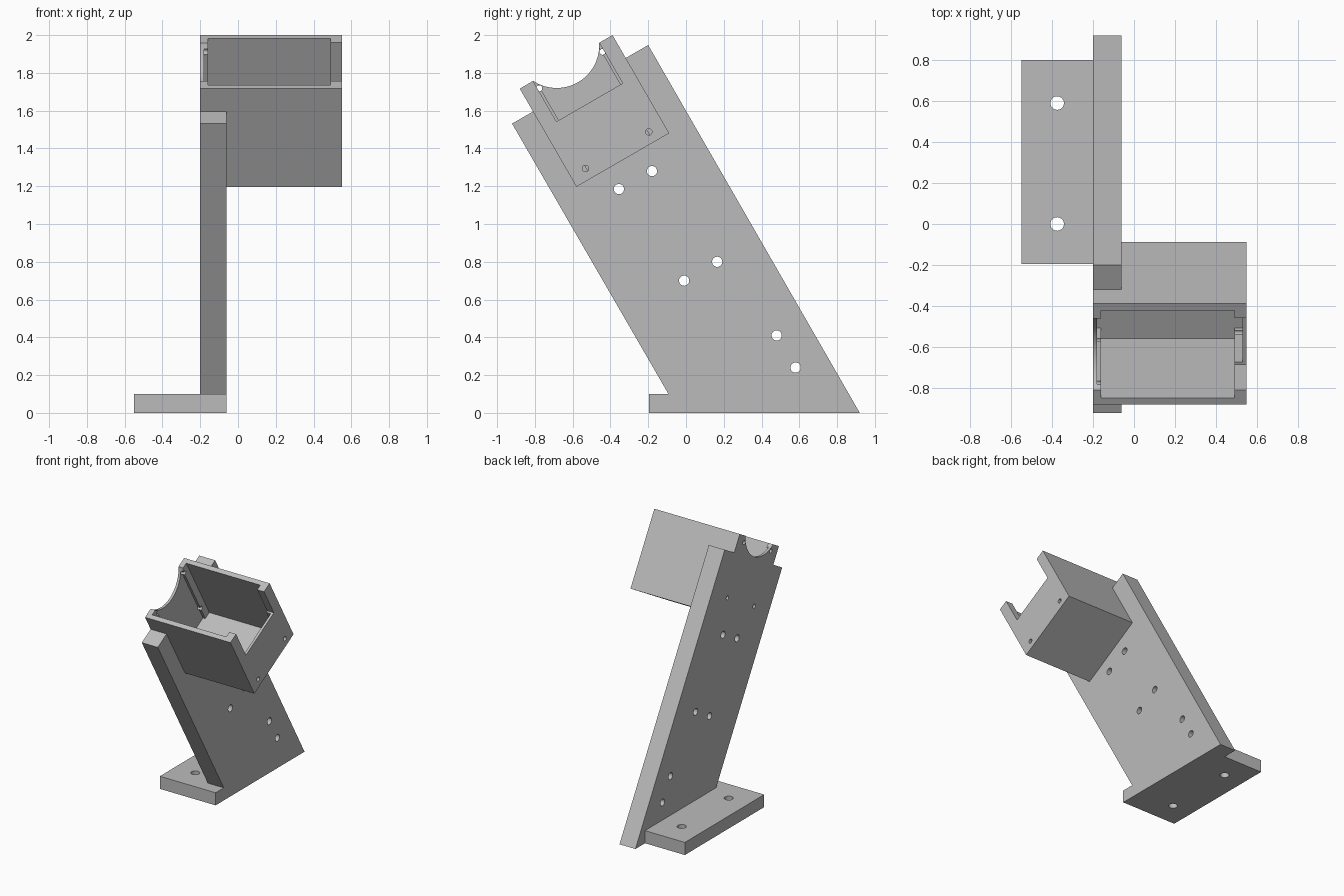
import bpy, bmesh
from math import sin, cos, pi, radians
from mathutils import Matrix

old = bpy.data.objects.get("Cube")
if old:
    bpy.data.objects.remove(old)

# One plain grey finish
grey = bpy.data.materials.new("plain grey")
grey.use_nodes = True
tone = (0.5, 0.5, 0.5, 1)
grey.diffuse_color = tone
grey.node_tree.nodes["Principled BSDF"].inputs["Base Color"].default_value = tone

TILT = radians(30)


def tilted(u, v):
    """Point in the tilted frame of the holder (u across, v up the slope)."""
    return (-0.58 + u * cos(TILT) - v * sin(TILT),
            1.197 + u * sin(TILT) + v * cos(TILT))


def prism(name, outline, x0, x1):
    """Extrude a (y, z) outline along x."""
    bm = bmesh.new()
    face = bm.faces.new([bm.verts.new((x0, y, z)) for y, z in outline])
    grown = bmesh.ops.extrude_face_region(bm, geom=[face])["geom"]
    moved = [g for g in grown if isinstance(g, bmesh.types.BMVert)]
    bmesh.ops.translate(bm, verts=moved, vec=(x1 - x0, 0, 0))
    bmesh.ops.recalc_face_normals(bm, faces=bm.faces)
    mesh = bpy.data.meshes.new(name)
    bm.to_mesh(mesh)
    bm.free()
    obj = bpy.data.objects.new(name, mesh)
    mesh.materials.append(grey)
    bpy.context.collection.objects.link(obj)
    return obj


def slab(name, u0, u1, v0, v1, x0, x1):
    corners = ((u0, v0), (u1, v0), (u1, v1), (u0, v1))
    return prism(name, [tilted(u, v) for u, v in corners], x0, x1)


def rod(centre, radius, x0, x1, sides=32):
    y, z = centre
    ring = [(y + radius * cos(2 * pi * i / sides), z + radius * sin(2 * pi * i / sides))
            for i in range(sides)]
    return prism("cutter", ring, x0, x1)


def combine(target, tool, operation="DIFFERENCE"):
    """Apply a boolean and discard its tool."""
    tool.hide_render = True
    mod = target.modifiers.new("boolean", "BOOLEAN")
    mod.operation, mod.object, mod.solver = operation, tool, "EXACT"
    bpy.context.view_layer.objects.active = target
    bpy.ops.object.modifier_apply(modifier=mod.name)
    bpy.data.objects.remove(tool)


LEFT, RIGHT, ARM_IN, FOOT = -0.2, 0.55, -0.06, -0.55
WIDE, TALL, WALL, FLOOR = 0.567, 0.6, 0.037, 0.02

# Leaning arm, with foot plate and open holder fused to it
stand = prism("stand", [tilted(-0.128, 0.46), tilted(0.704, 0.46),
                        (0.92, 0), (-0.035, 0)], LEFT, ARM_IN)
foot = prism("foot", [(-0.195, 0), (0.8, 0), (0.8, 0.1), (-0.195, 0.1)], FOOT, ARM_IN)
combine(stand, foot, "UNION")
combine(stand, slab("holder", 0, WIDE, 0, TALL, LEFT, RIGHT), "UNION")

# Main cavity, and shallow recesses between the corner posts at both ends
combine(stand, slab("cutter", WALL, WIDE - WALL, FLOOR, 0.8, -0.16, 0.49))
combine(stand, slab("cutter", 0.095, WIDE - 0.095, FLOOR, 0.8, -0.18, 0.53))

# Square notch in one end wall, round notch in the other
combine(stand, slab("cutter", 0.081, WIDE - 0.081, 0.352, 0.8, 0.4, 0.7))
combine(stand, rod(tilted(WIDE / 2, 0.70), 0.225, -0.3, -0.1, 96))

# Small screw holes at the ends of the holder
for u in (0.09, WIDE - 0.09):
    combine(stand, rod(tilted(u, 0.06), 0.017, 0.47, 0.6))
    for v in (0.135, 0.55):
        combine(stand, rod(tilted(u, v), 0.016, -0.3, -0.14))

# Bolt holes through the arm
for centre in ((-0.355, 1.185), (-0.18, 1.28), (-0.01, 0.7),
               (0.165, 0.8), (0.48, 0.41), (0.58, 0.24)):
    combine(stand, rod(centre, 0.027, -0.3, 0))

# Vertical bolt holes through the foot
for y in (0, 0.59):
    drill = rod((0, 0), 0.033, -0.2, 0.2)
    drill.data.transform(Matrix.Translation((-0.375, y, 0.05)) @ Matrix.Rotation(pi / 2, 4, "Y"))
    combine(stand, drill)

bpy.ops.object.select_all(action="DESELECT")
stand.select_set(True)
bpy.context.view_layer.objects.active = stand
bpy.ops.object.shade_smooth_by_angle(angle=radians(30))
